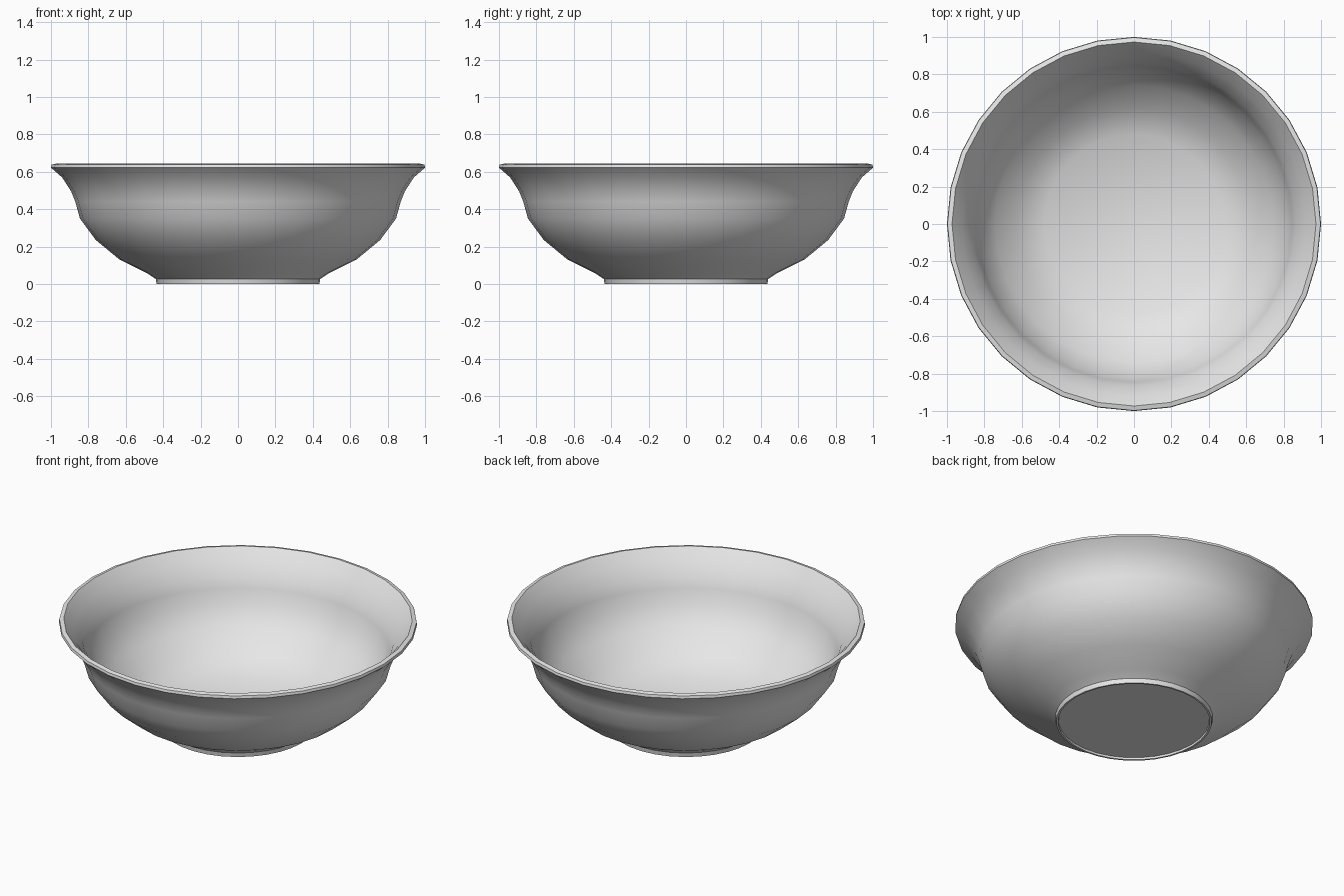
import bpy
import bmesh
import math
from mathutils import Vector

cube = bpy.data.objects.get("Cube")
if cube:
    bpy.data.objects.remove(cube, do_unlink=True)

SIDES = 32

# Plain pale grey
grey = bpy.data.materials.new("pale_grey")
grey.use_nodes = True
colour = (0.8, 0.8, 0.8, 1)
grey.diffuse_color = colour
grey.node_tree.nodes["Principled BSDF"].inputs["Base Color"].default_value = colour

# Half section (radius, height): recess, foot, outer wall, rim, inner wall, floor
underside = [(0.422, 0.012), (0.424, 0.0), (0.435, 0.0)]
outer_wall = [(0.44, 0.027), (0.49, 0.06), (0.635, 0.132), (0.76, 0.235),
              (0.845, 0.35), (0.87, 0.44), (0.892, 0.495), (0.94, 0.57)]
rim = [(1.0, 0.622), (0.997, 0.638), (0.973, 0.644)]
inner_wall = [(0.92, 0.582), (0.868, 0.502), (0.846, 0.445), (0.822, 0.36),
              (0.742, 0.252), (0.62, 0.15), (0.48, 0.065)]
section = underside + outer_wall + rim + inner_wall

# Lathe the section into rings, then cap the recess and the floor
bm = bmesh.new()
rings = []
for radius, height in section:
    angles = [math.tau * i / SIDES for i in range(SIDES)]
    rings.append([bm.verts.new(Vector((radius * math.cos(a), radius * math.sin(a), height)))
                  for a in angles])
for low, high in zip(rings, rings[1:]):
    for i in range(SIDES):
        j = (i + 1) % SIDES
        bm.faces.new((low[i], low[j], high[j], high[i]))
bm.faces.new(rings[0][::-1])
bm.faces.new(rings[-1])
bmesh.ops.recalc_face_normals(bm, faces=bm.faces)

mesh = bpy.data.meshes.new("bowl")
bm.to_mesh(mesh)
bm.free()
mesh.materials.append(grey)
bowl = bpy.data.objects.new("bowl", mesh)
bpy.context.collection.objects.link(bowl)

# Smooth walls with crisp rim and foot
bpy.ops.object.select_all(action="DESELECT")
bowl.select_set(True)
bpy.context.view_layer.objects.active = bowl
bpy.ops.object.shade_smooth_by_angle(angle=math.radians(40))
